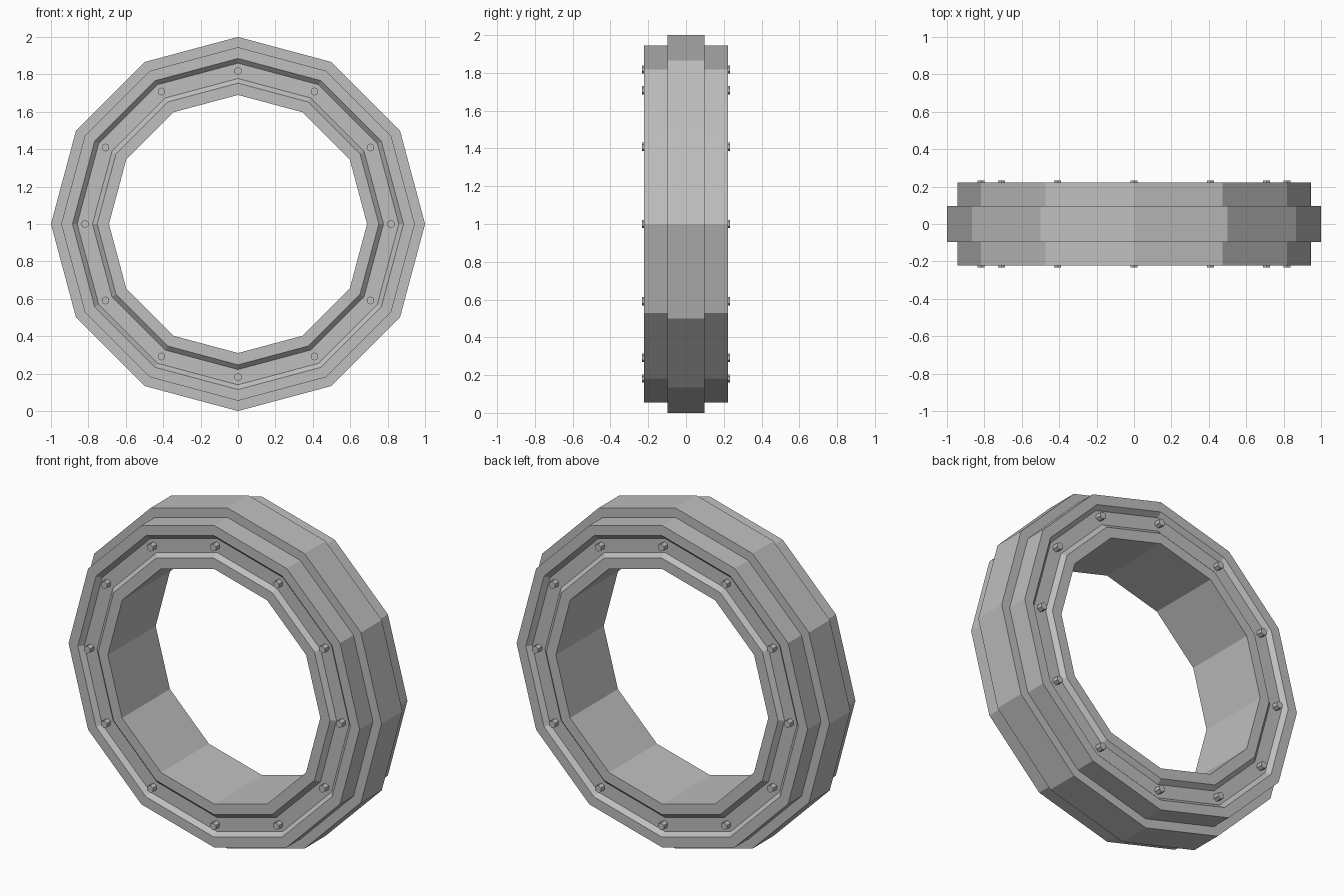
import bpy
import bmesh
from math import cos, sin, tau, pi
from mathutils import Matrix, Vector

cube = bpy.data.objects.get("Cube")
if cube:
    bpy.data.objects.remove(cube, do_unlink=True)

SIDES = 12
CENTRE_Z = 1.0
HALF_DEPTH = 0.222
GROOVE_Y = 0.197
BOLT_TOP = 0.232

grey = bpy.data.materials.new("plain_grey")
grey.use_nodes = True
colour = (0.52, 0.52, 0.52, 1)
grey.diffuse_color = colour
grey.node_tree.nodes["Principled BSDF"].inputs["Base Color"].default_value = colour


def add_object(name, bm):
    bmesh.ops.recalc_face_normals(bm, faces=bm.faces)
    mesh = bpy.data.meshes.new(name)
    bm.to_mesh(mesh)
    bm.free()
    mesh.materials.append(grey)
    obj = bpy.data.objects.new(name, mesh)
    bpy.context.collection.objects.link(obj)
    return obj


def lathe(name, profile):
    """Sweep a closed (radius, y) profile around the y axis."""
    bm = bmesh.new()
    loops = []
    for i in range(SIDES):
        a = tau * i / SIDES
        loops.append([bm.verts.new((r * cos(a), y, CENTRE_Z + r * sin(a)))
                      for r, y in profile])
    count = len(profile)
    for i in range(SIDES):
        here, after = loops[i], loops[(i + 1) % SIDES]
        for j in range(count):
            k = (j + 1) % count
            bm.faces.new((here[j], here[k], after[k], after[j]))
    return add_object(name, bm)


# Ring body: raised middle band, shoulders and a bevelled groove on each face
half = [(0.69, HALF_DEPTH), (0.753, HALF_DEPTH), (0.778, GROOVE_Y),
        (0.86, GROOVE_Y), (0.885, HALF_DEPTH), (0.945, HALF_DEPTH),
        (0.945, 0.097), (1.0, 0.097)]
lathe("ring_body", half + [(r, -y) for r, y in reversed(half)])


# Hexagonal bolts standing in the grooves
def bolt_circle(name, side):
    bm = bmesh.new()
    height = BOLT_TOP - GROOVE_Y + 0.005
    for i in range(SIDES):
        a = tau * i / SIDES
        centre = Vector((0.818 * cos(a), side * (BOLT_TOP - height / 2),
                         CENTRE_Z + 0.818 * sin(a)))
        bmesh.ops.create_cone(
            bm, cap_ends=True, segments=6, radius1=0.022, radius2=0.022,
            depth=height,
            matrix=Matrix.Translation(centre) @ Matrix.Rotation(pi / 2, 4, "X"))
    return add_object(name, bm)


bolt_circle("front_bolts", -1)
bolt_circle("back_bolts", 1)
